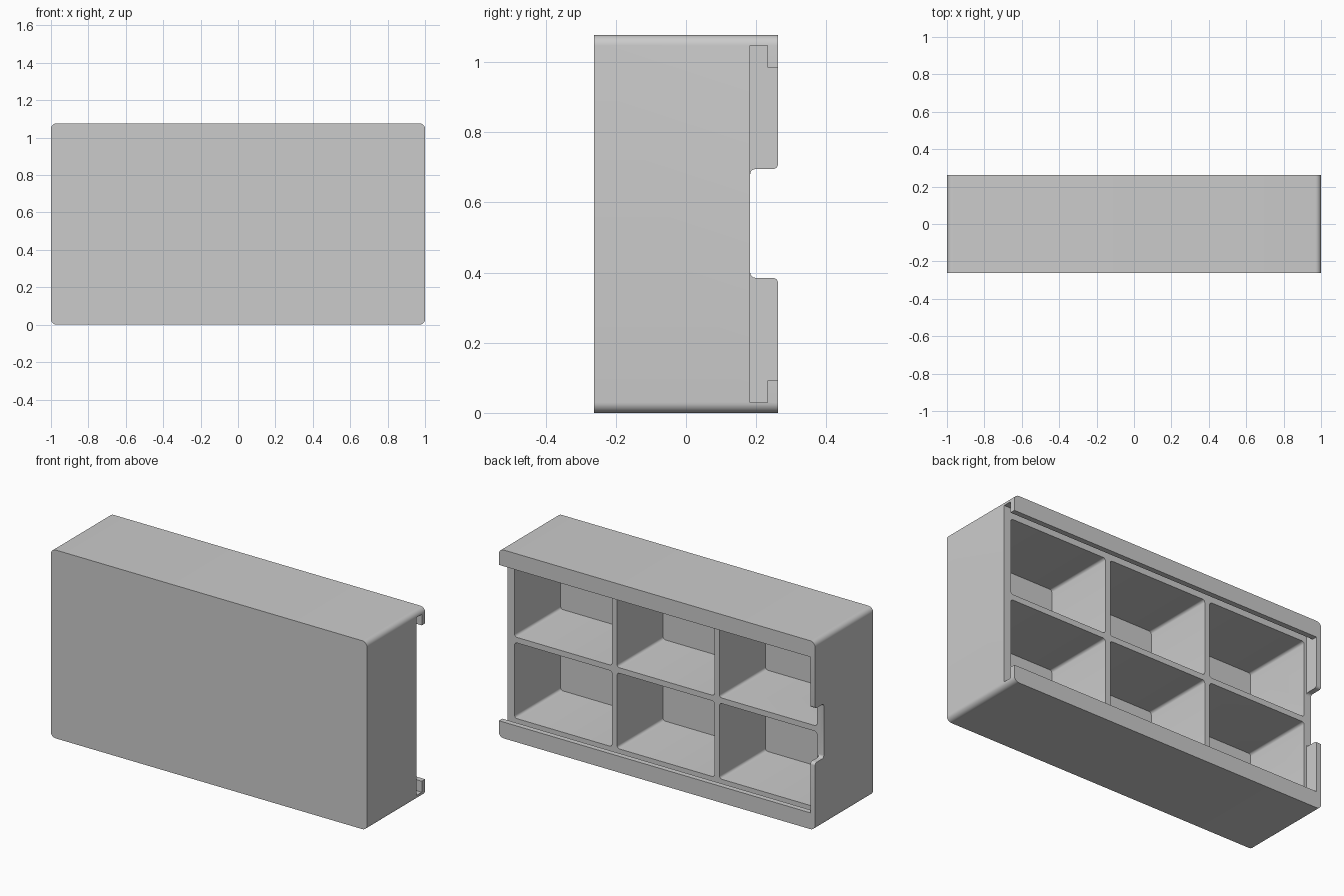
import bpy, bmesh, math
from mathutils import Vector

old = bpy.data.objects.get("Cube")
if old:
    bpy.data.objects.remove(old, do_unlink=True)

H, D = 1.077, 0.2625          # height and half depth
WALL, RIM = 0.03, 0.183       # shell thickness, depth level of the lid seat
LIP_Y, LIP_Z = 0.232, 0.093   # inside of the retaining lips

grey = bpy.data.materials.new("light grey")
grey.use_nodes = True
colour = (0.6, 0.6, 0.6, 1)
grey.diffuse_color = colour
grey.node_tree.nodes["Principled BSDF"].inputs["Base Color"].default_value = colour


def to_object(name, bm):
    bmesh.ops.recalc_face_normals(bm, faces=bm.faces)
    mesh = bpy.data.meshes.new(name)
    bm.to_mesh(mesh)
    bm.free()
    mesh.materials.append(grey)
    obj = bpy.data.objects.new(name, mesh)
    bpy.context.collection.objects.link(obj)
    return obj


def box(name, lo, hi, radius=0, segments=6):
    """Box between two corners, with its depth-wise edges rounded."""
    lo, hi = Vector(lo), Vector(hi)
    bm = bmesh.new()
    bmesh.ops.create_cube(bm, size=1)
    for v in bm.verts:
        v.co = (lo + hi) / 2 + v.co * (hi - lo)
    if radius:
        edges = [e for e in bm.edges
                 if abs((e.verts[0].co - e.verts[1].co).y) > 0.001]
        bmesh.ops.bevel(bm, geom=edges, offset=radius, segments=segments,
                        profile=0.5, affect='EDGES')
    return to_object(name, bm)


def finger_notch(name, low, high, r):
    """Slot with rounded floor corners and flared mouth, run along x."""
    mid = (low + high) / 2
    half = (high - low) / 2
    steps = [i * math.pi / 10 for i in range(6)]
    side = [(RIM + r - r * math.cos(a), half - r + r * math.sin(a)) for a in steps]
    side += [(D - r + r * math.sin(a), half + r - r * math.cos(a)) for a in steps]
    side.append((D + 0.1, half + r))
    points = side + [(y, -z) for y, z in reversed(side)]
    bm = bmesh.new()
    face = bm.faces.new([bm.verts.new((-1.1, y, mid + z)) for y, z in points])
    out = bmesh.ops.extrude_face_region(bm, geom=[face])
    bmesh.ops.translate(bm, vec=(0.16, 0, 0),
                        verts=[g for g in out["geom"] if isinstance(g, bmesh.types.BMVert)])
    return to_object(name, bm)


# Outer block with rounded corners
body = box("compartment_box", (-1, -D, 0), (1, D, H), WALL, 8)

# Lid groove and the opening between its lips, both open at the left end
cutters = [
    box("lid_groove_cutter", (WALL - 1, RIM, WALL), (1.1, LIP_Y, H - WALL)),
    box("lid_opening_cutter", (WALL - 1, RIM + 0.02, LIP_Z), (1.1, D + 0.1, H - LIP_Z)),
]

# Three by two compartments
edge_x, edge_z, gap = 0.956, 0.09, 0.032
cell_w = (2 * edge_x - 2 * gap) / 3
cell_h = (H - 2 * edge_z - gap) / 2
for col in range(3):
    for row in range(2):
        x = -edge_x + col * (cell_w + gap)
        z = edge_z + row * (cell_h + gap)
        cutters.append(box("compartment_cutter", (x, WALL - D, z),
                           (x + cell_w, RIM + 0.02, z + cell_h), 0.015, 5))

# Finger notch in the closed end wall
cutters.append(finger_notch("finger_notch_cutter", 0.385, 0.695, 0.015))

for cutter in cutters:
    cutter.hide_render = True
    mod = body.modifiers.new("cut", 'BOOLEAN')
    mod.operation = 'DIFFERENCE'
    mod.solver = 'EXACT'
    mod.object = cutter

# Bake the cuts and discard the cutters
bpy.context.view_layer.update()
graph = bpy.context.evaluated_depsgraph_get()
mesh = bpy.data.meshes.new_from_object(body.evaluated_get(graph))
body.modifiers.clear()
body.data = mesh
mesh.name = "compartment_box"
for cutter in cutters:
    bpy.data.objects.remove(cutter, do_unlink=True)

bpy.ops.object.select_all(action='DESELECT')
body.select_set(True)
bpy.context.view_layer.objects.active = body
bpy.ops.object.shade_smooth_by_angle(angle=math.radians(30))
